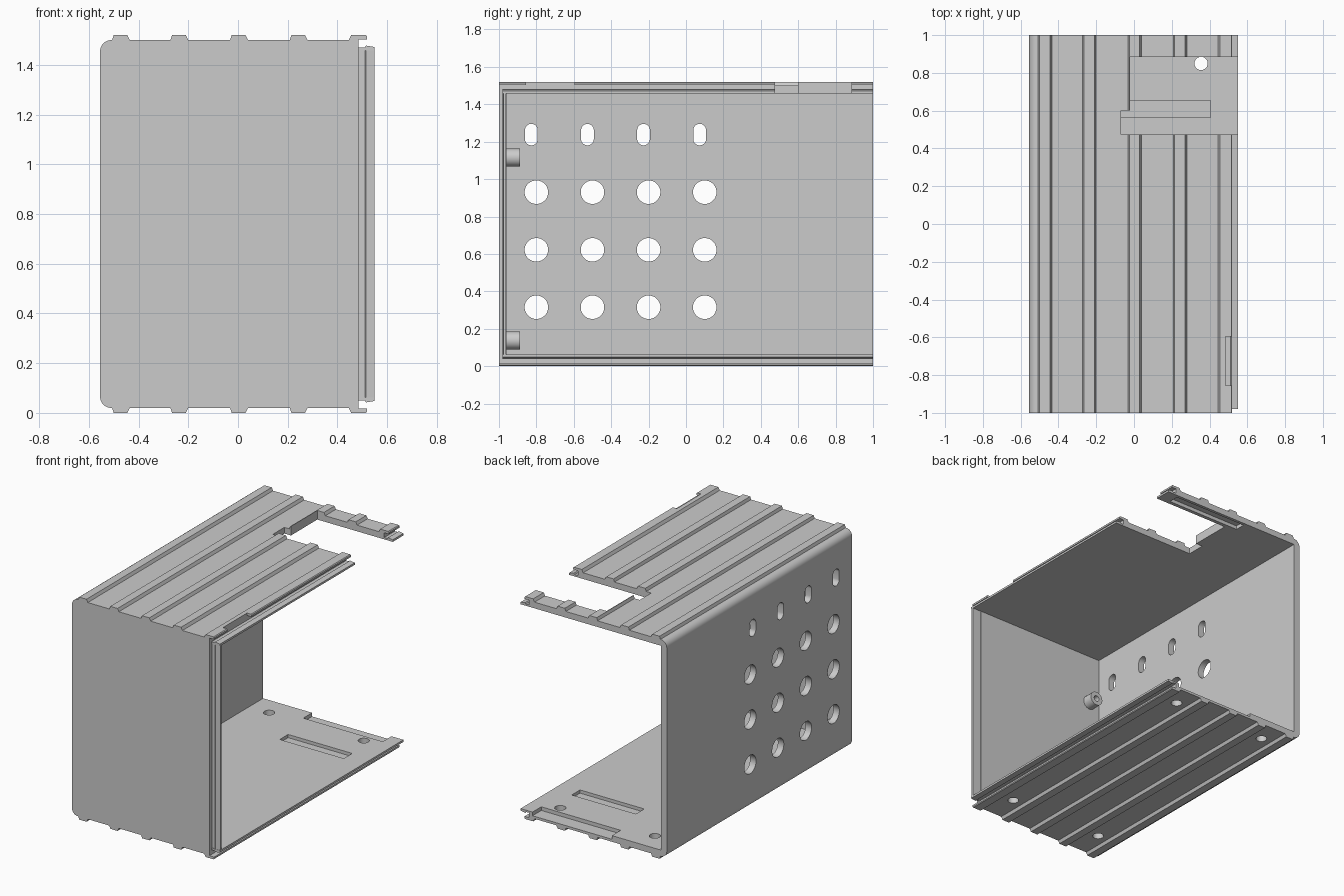
import bpy, bmesh, math
from mathutils import Vector

if "Cube" in bpy.data.objects:
    bpy.data.objects.remove(bpy.data.objects["Cube"], do_unlink=True)

H = 1.52  # overall height, the case is symmetric about half of it

grey = bpy.data.materials.new("plain grey")
grey.use_nodes = True
colour = (0.6, 0.6, 0.6, 1)
grey.diffuse_color = colour
grey.node_tree.nodes["Principled BSDF"].inputs["Base Color"].default_value = colour


def prism(name, outline, axis, start, end):
    """Extrude a 2D outline along x, y or z."""
    place = {"x": lambda a, b, t: (t, a, b),
             "y": lambda a, b, t: (a, t, b),
             "z": lambda a, b, t: (a, b, t)}[axis]
    bm = bmesh.new()
    face = bm.faces.new([bm.verts.new(place(a, b, start)) for a, b in outline])
    moved = bmesh.ops.extrude_face_region(bm, geom=[face])["geom"]
    shift = Vector(place(0, 0, end - start))
    bmesh.ops.translate(bm, vec=shift, verts=[v for v in moved if isinstance(v, bmesh.types.BMVert)])
    bmesh.ops.recalc_face_normals(bm, faces=bm.faces)
    mesh = bpy.data.meshes.new(name)
    bm.to_mesh(mesh)
    bm.free()
    mesh.materials.append(grey)
    obj = bpy.data.objects.new(name, mesh)
    bpy.context.collection.objects.link(obj)
    return obj


def box(name, x, y, z):
    return prism(name, [(x[0], y[0]), (x[1], y[0]), (x[1], y[1]), (x[0], y[1])], "z", *z)


def round_slot(a, b, r, straight=0, n=32):
    """Circle, or an upright slot when straight is above zero."""
    points = []
    for i in range(n):
        t = 2 * math.pi * (i + 0.5) / n
        points.append((a + r * math.cos(t), b + r * math.sin(t) + math.copysign(straight / 2, math.sin(t))))
    return points


def combine(target, tool, operation):
    """Apply a boolean and remove the tool object."""
    mod = target.modifiers.new("boolean", "BOOLEAN")
    mod.operation = operation
    mod.solver = "EXACT"
    mod.object = tool
    bpy.context.view_layer.objects.active = target
    bpy.ops.object.modifier_apply(modifier=mod.name)
    bpy.data.objects.remove(tool, do_unlink=True)


# Lower half of the shell section: rounded corner, ribs, cover groove, tongue, floor
r = 0.045
half = []
for i in range(9):
    t = math.pi + math.pi / 2 * i / 8
    half.append((-0.51 + r * math.cos(t), 0.02 + r + r * math.sin(t)))
for left in (-0.51, -0.275, -0.035, 0.205):
    right = left + 0.075
    half += [(left + 0.003, 0.02), (left + 0.01, 0), (right - 0.01, 0), (right, 0.02)]
half += [(0.445, 0.02), (0.455, 0), (0.515, 0), (0.52, 0.005), (0.52, 0.017),
         (0.485, 0.017), (0.485, 0.05), (0.51, 0.05), (0.515, 0.042), (0.55, 0.048),
         (0.55, 0.062), (-0.51, 0.062)]
section = half + [(x, H - z) for x, z in reversed(half)]
case = prism("case_shell", section, "y", -1, 1)

# Front wall and its upright tongue
combine(case, box("groove", (0.485, 0.6), (-1.1, -0.98), (0.017, H - 0.017)), "DIFFERENCE")
combine(case, box("front_wall", (-0.53, 0.485), (-1, -0.96), (0.04, H - 0.04)), "UNION")
tongue = [(0.47, -0.975), (0.51, -0.975), (0.515, -0.98), (0.55, -0.976), (0.55, -0.962), (0.47, -0.962)]
combine(case, prism("front_tongue", tongue, "z", 0.049, H - 0.049), "UNION")

cutters = [
    # Opening in the roof and the gap in the edge rib
    box("roof_opening", (-0.02, 0.7), (0.475, 0.885), (1.4, 1.6)),
    box("roof_step", (-0.07, 0.1), (0.475, 0.6), (1.4, 1.6)),
    box("rib_gap", (0.485, 0.6), (-0.855, -0.595), (1.482, 1.6)),
    # Shallow recesses inside
    box("floor_slot", (-0.08, 0.405), (0.565, 0.655), (0.04, 0.1)),
    box("floor_edge_recess", (-0.14, 0.46), (0.905, 1.1), (0.037, 0.1)),
    box("roof_strip_recess", (-0.1, 0.46), (0.91, 0.98), (1.4, 1.483)),
]
# Vent holes and slots in the closed side
for column in range(4):
    y = -0.8 + 0.3 * column
    for z in (0.315, 0.622, 0.93):
        cutters.append(prism("vent_hole", round_slot(y, z, 0.063), "x", -0.7, -0.45))
    cutters.append(prism("vent_slot", round_slot(y - 0.027, 1.238, 0.034, 0.047), "x", -0.7, -0.45))
# Screw holes in the floor
for x in (-0.36, 0.355):
    for y in (-0.79, 0.85):
        cutters.append(prism("screw_hole", round_slot(x, y, 0.035), "z", -0.1, 0.2))
for cutter in cutters:
    combine(case, cutter, "DIFFERENCE")

# Screw bosses behind the front wall
bosses = []
for name, z in (("lower_boss", 0.137), ("upper_boss", 1.115)):
    boss = prism(name, round_slot(-0.43, z, 0.048), "y", -0.965, -0.888)
    combine(boss, prism("bore", round_slot(-0.43, z, 0.02), "y", -0.94, -0.8), "DIFFERENCE")
    bosses.append(boss)

# Smooth the round parts, keep edges crisp
for obj in [case] + bosses:
    bpy.ops.object.select_all(action="DESELECT")
    obj.select_set(True)
    bpy.context.view_layer.objects.active = obj
    bpy.ops.object.shade_smooth_by_angle(angle=math.radians(30))
